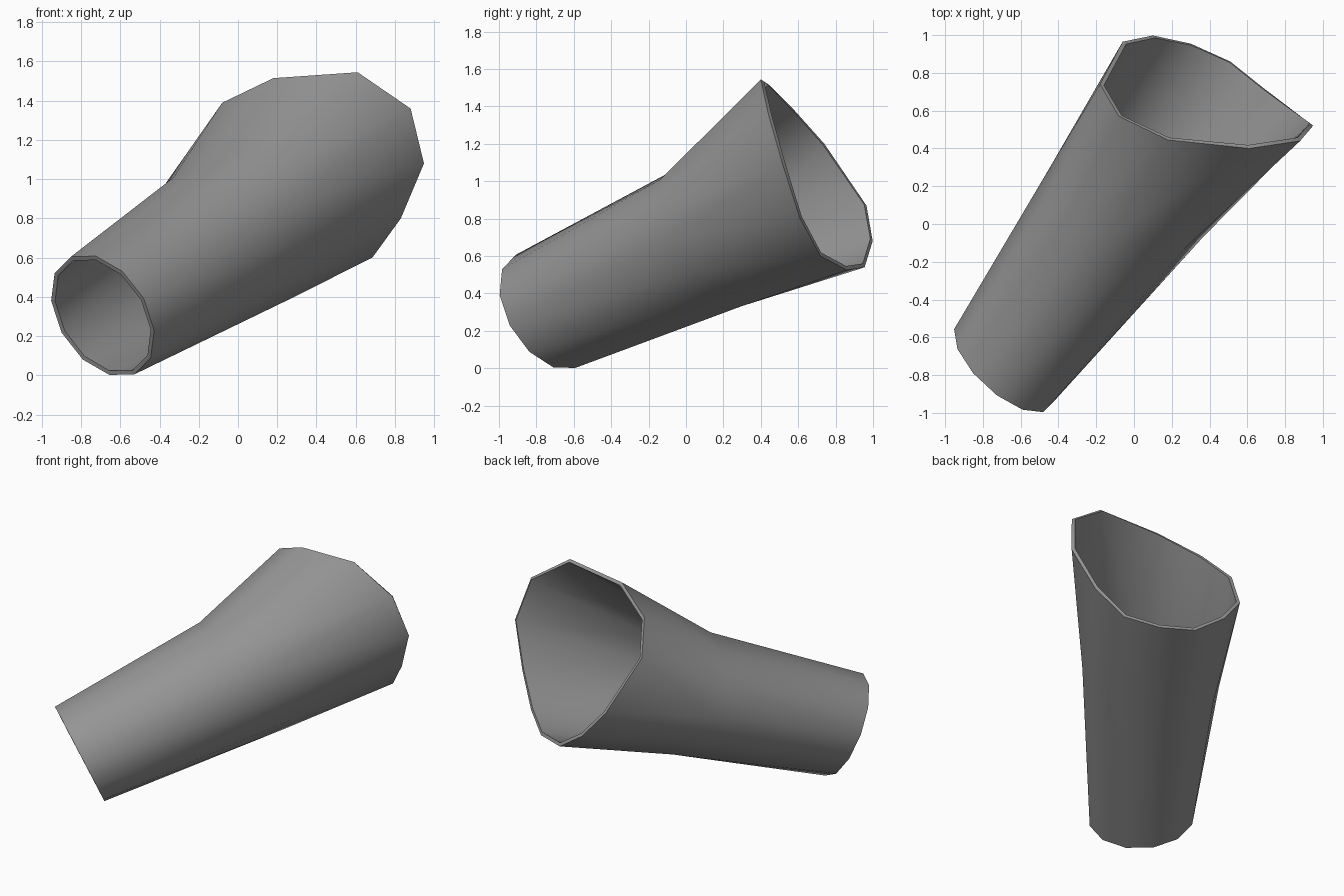
import bpy, bmesh, math
from mathutils import Vector

if "Cube" in bpy.data.objects:
    bpy.data.objects.remove(bpy.data.objects["Cube"])

SIDES = 12

# Slanted elliptical cross-section given by its centre and two half-axes
def ring(centre, a, b):
    c, a, b = Vector(centre), Vector(a), Vector(b)
    angles = [math.radians(30 * (i - 2)) for i in range(SIDES)]
    return [c + a * math.cos(t) + b * math.sin(t) for t in angles]

# Narrow cuff, middle section, and the irregular flared opening
narrow = ring((-0.69, -0.75, 0.305), (0.2625, -0.193, -0.075), (0.035, 0.158, -0.303))
middle = ring((-0.04, 0.115, 0.695), (0.405, -0.185, 0.0), (0.10, 0.185, -0.362))
flared = [Vector(p) for p in (
    (0.61, 0.40, 1.545), (0.88, 0.44, 1.36), (0.948, 0.52, 1.08),
    (0.83, 0.61, 0.80), (0.685, 0.72, 0.60), (0.51, 0.86, 0.525),
    (0.30, 0.955, 0.54), (0.10, 0.998, 0.68), (-0.06, 0.965, 0.87),
    (-0.18, 0.74, 1.20), (-0.08, 0.57, 1.39), (0.18, 0.445, 1.515))]

# Bridge the sections into an open tube
bm = bmesh.new()
rings = [[bm.verts.new(p) for p in r] for r in (narrow, middle, flared)]
for r0, r1 in zip(rings, rings[1:]):
    for i in range(SIDES):
        j = (i + 1) % SIDES
        bm.faces.new((r0[i], r0[j], r1[j], r1[i]))
mesh = bpy.data.meshes.new("flared_sleeve")
bm.to_mesh(mesh)
bm.free()
sleeve = bpy.data.objects.new("flared_sleeve", mesh)
bpy.context.collection.objects.link(sleeve)

# Dark grey
grey = bpy.data.materials.new("dark_grey")
grey.diffuse_color = (0.3, 0.3, 0.3, 1)
grey.use_nodes = True
grey.node_tree.nodes["Principled BSDF"].inputs["Base Color"].default_value = grey.diffuse_color
mesh.materials.append(grey)

# Thin wall, growing inward, with a flat rim at both ends
wall = sleeve.modifiers.new("wall", 'SOLIDIFY')
wall.thickness = 0.022
wall.offset = -1
wall.use_even_offset = True

# Smooth sides, sharp rims
bpy.context.view_layer.objects.active = sleeve
sleeve.select_set(True)
bpy.ops.object.modifier_apply(modifier="wall")
bpy.ops.object.shade_smooth_by_angle(angle=math.radians(50))
